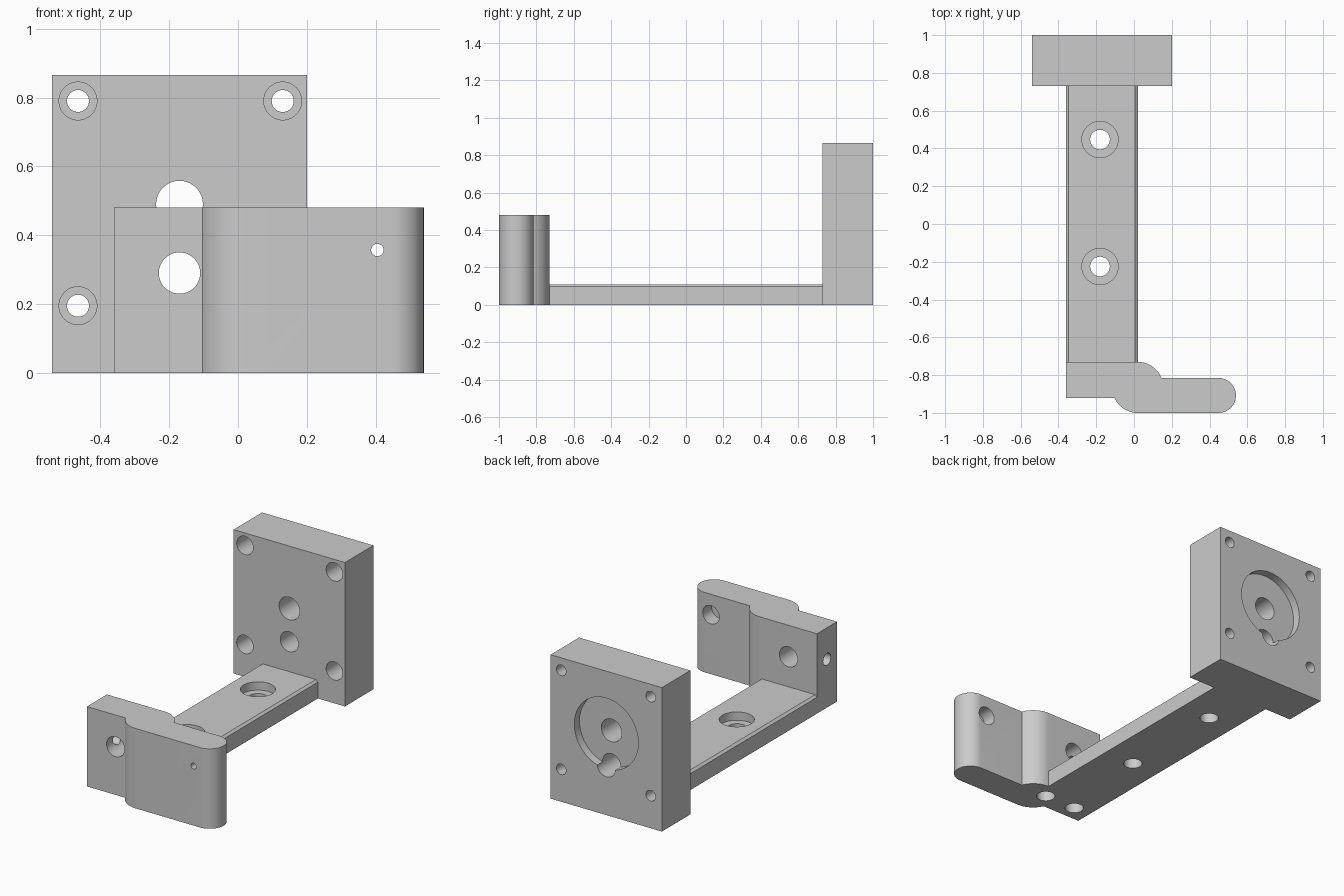
import bpy, bmesh, math
from mathutils import Matrix, Vector

if "Cube" in bpy.data.objects:
    bpy.data.objects.remove(bpy.data.objects["Cube"])

grey = bpy.data.materials.new("light_grey")
grey.use_nodes = True
COLOUR = (0.6, 0.6, 0.6, 1)
grey.diffuse_color = COLOUR
grey.node_tree.nodes["Principled BSDF"].inputs["Base Color"].default_value = COLOUR


def make_object(name, bm):
    bmesh.ops.recalc_face_normals(bm, faces=bm.faces)
    mesh = bpy.data.meshes.new(name)
    bm.to_mesh(mesh)
    bm.free()
    obj = bpy.data.objects.new(name, mesh)
    obj.data.materials.append(grey)
    bpy.context.collection.objects.link(obj)
    return obj


def prism(name, points, along):
    """Extrude a closed outline of 3D points along a vector."""
    bm = bmesh.new()
    face = bm.faces.new([bm.verts.new(p) for p in points])
    new = bmesh.ops.extrude_face_region(bm, geom=[face])["geom"]
    bmesh.ops.translate(bm, vec=along, verts=[v for v in new if isinstance(v, bmesh.types.BMVert)])
    return make_object(name, bm)


def arc(cx, cy, r, start, end, steps=24):
    """Points of an arc, angles in radians."""
    angles = [start + (end - start) * i / steps for i in range(steps + 1)]
    return [(cx + r * math.cos(a), cy + r * math.sin(a), 0) for a in angles]


def drill(obj, start, end, radius):
    """Cut a round hole between two points."""
    a, b = Vector(start), Vector(end)
    turn = (b - a).to_track_quat("Z", "Y").to_matrix().to_4x4()
    bm = bmesh.new()
    bmesh.ops.create_cone(bm, cap_ends=True, segments=48, radius1=radius, radius2=radius,
                          depth=(b - a).length, matrix=Matrix.Translation((a + b) / 2) @ turn)
    cutter = make_object("cutter", bm)
    cutter.hide_render = True
    mod = obj.modifiers.new("hole", "BOOLEAN")
    mod.operation, mod.solver, mod.object = "DIFFERENCE", "EXACT", cutter
    bpy.context.view_layer.objects.active = obj
    bpy.ops.object.modifier_apply(modifier=mod.name)
    bpy.data.objects.remove(cutter)


# Back plate with corner screw holes, two bores and a round recess behind
plate = prism("back_plate", [(-0.54, 0.73, 0), (0.2, 0.73, 0), (0.2, 0.73, 0.865), (-0.54, 0.73, 0.865)],
              (0, 0.27, 0))
for x in (-0.465, 0.13):
    for z in (0.195, 0.79):
        drill(plate, (x, 0.6, z), (x, 1.1, z), 0.032)
        drill(plate, (x, 0.6, z), (x, 0.88, z), 0.055)
drill(plate, (-0.17, 0.95, 0.49), (-0.17, 1.1, 0.49), 0.213)
drill(plate, (-0.17, 0.6, 0.49), (-0.17, 1.1, 0.49), 0.068)
drill(plate, (-0.17, 0.6, 0.29), (-0.17, 1.1, 0.29), 0.06)

# Connecting arm with chamfered top edges and two counterbored holes
section = [(-0.36, 0), (0.02, 0), (0.02, 0.098), (0.006, 0.11), (-0.346, 0.11), (-0.36, 0.098)]
arm = prism("connecting_arm", [(x, -0.73, z) for x, z in section], (0, 1.46, 0))
for y in (0.447, -0.225):
    drill(arm, (-0.18, y, -0.1), (-0.18, y, 0.2), 0.052)
    drill(arm, (-0.18, y, 0.06), (-0.18, y, 0.2), 0.096)

# Front block: flat bar stepping through a round shoulder to a rounded tongue
cx, cy, r = 0.02, -0.865, 0.135
front, back = -0.92, -0.815
outline = [(-0.36, -0.73, 0), (-0.36, front, 0)]
outline += arc(cx, cy, r, math.pi + math.asin((cy - front) / r), 1.5 * math.pi)
outline += arc(0.4475, -0.9075, 0.0925, -math.pi / 2, math.pi / 2)
outline += arc(cx, cy, r, math.asin((back - cy) / r), math.pi / 2)
block = prism("front_block", outline, (0, 0, 0.48))
drill(block, (-0.17, -1.2, 0.29), (-0.17, -0.6, 0.29), 0.06)
drill(block, (-0.5, -0.825, 0.29), (-0.17, -0.825, 0.29), 0.036)
drill(block, (0.405, -1.2, 0.357), (0.405, -0.7, 0.357), 0.018)
drill(block, (0.405, -0.9, 0.357), (0.405, -0.7, 0.357), 0.055)
for x in (-0.25, -0.04):
    drill(block, (x, -0.825, -0.1), (x, -0.825, 0.17), 0.052)

# Smooth bores and rounds, keep the machined edges crisp
for obj in (plate, arm, block):
    bpy.ops.object.select_all(action="DESELECT")
    obj.select_set(True)
    bpy.context.view_layer.objects.active = obj
    bpy.ops.object.shade_smooth_by_angle(angle=math.radians(30))
